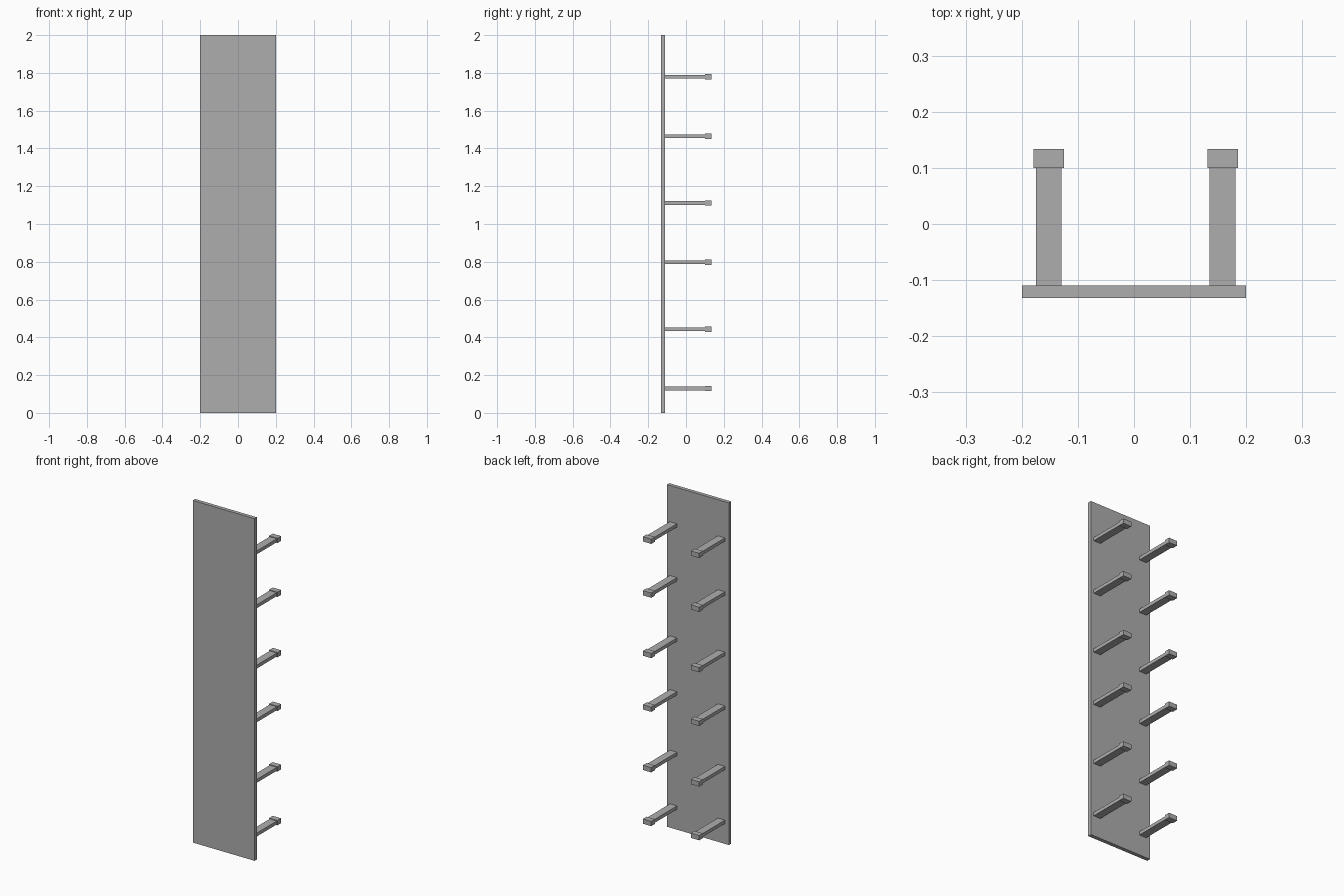
import bpy

cube = bpy.data.objects.get("Cube")
if cube:
    bpy.data.objects.remove(cube, do_unlink=True)

GREY = (0.42, 0.42, 0.42, 1.0)
grey = bpy.data.materials.new("plain_grey")
grey.use_nodes = True
grey.diffuse_color = GREY
grey.node_tree.nodes["Principled BSDF"].inputs["Base Color"].default_value = GREY


def box(name, x, y, z):
    """Box spanning the given (low, high) ranges."""
    spans = (x, y, z)
    bpy.ops.mesh.primitive_cube_add(size=1, location=[(a + b) / 2 for a, b in spans])
    obj = bpy.context.object
    obj.name = name
    obj.scale = [b - a for a, b in spans]
    bpy.ops.object.transform_apply(location=False, rotation=False, scale=True)
    obj.data.materials.append(grey)
    return obj


# Upright board
box("back_panel", (-0.2, 0.2), (-0.132, -0.11), (0, 2))

# Two columns of pegs, each a flat shaft with a slightly larger end block
PEG_HEIGHTS = (0.129, 0.443, 0.797, 1.111, 1.464, 1.779)
COLUMNS = {"right": -0.152, "left": 0.158}

for side, cx in COLUMNS.items():
    for row, cz in enumerate(PEG_HEIGHTS, 1):
        box(f"{side}_peg_shaft_{row}", (cx - 0.023, cx + 0.023),
            (-0.11, 0.1), (cz - 0.01, cz + 0.01))
        box(f"{side}_peg_end_{row}", (cx - 0.027, cx + 0.027),
            (0.1, 0.134), (cz - 0.014, cz + 0.014))
